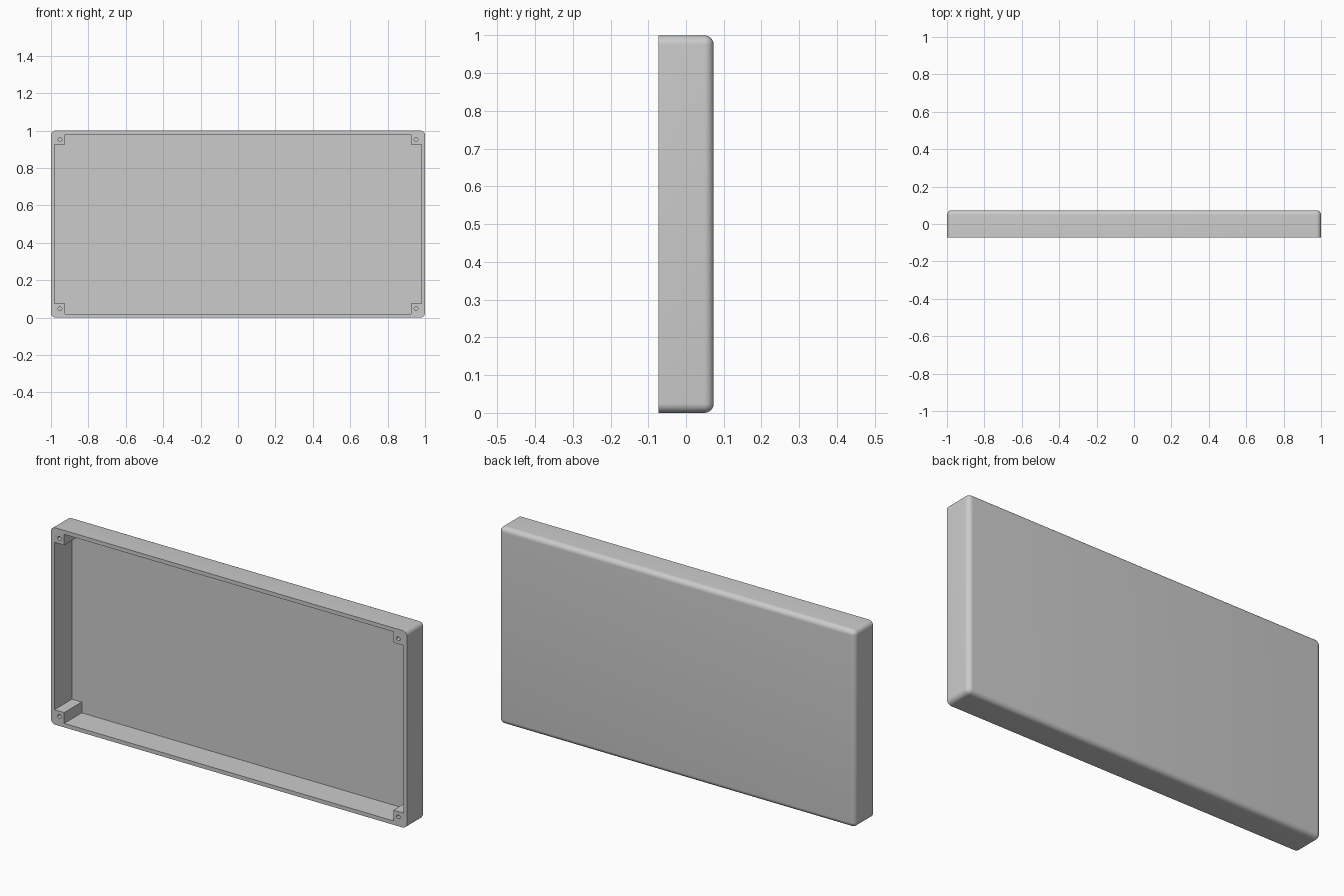
import bpy, bmesh, math
from mathutils import Matrix, Vector

if "Cube" in bpy.data.objects:
    bpy.data.objects.remove(bpy.data.objects["Cube"])

HALF_Y, WALL, POST, FLOOR, FILLET = 0.0735, 0.02, 0.075, 0.006, 0.025
HOLE_INSET, HOLE_R, HOLE_DEPTH = 0.048, 0.01, 0.08

grey = bpy.data.materials.new("plastic grey")
grey.use_nodes = True
colour = (0.6, 0.6, 0.6, 1)
grey.diffuse_color = colour
grey.node_tree.nodes["Principled BSDF"].inputs["Base Color"].default_value = colour


def finish(bm, name):
    bmesh.ops.recalc_face_normals(bm, faces=bm.faces)
    mesh = bpy.data.meshes.new(name)
    bm.to_mesh(mesh)
    bm.free()
    obj = bpy.data.objects.new(name, mesh)
    mesh.materials.append(grey)
    bpy.context.collection.objects.link(obj)
    return obj


# Outer body: every edge rounded except the open front rim
bm = bmesh.new()
bmesh.ops.create_cube(bm, size=1, matrix=Matrix.Translation((0, 0, 0.5))
                      @ Matrix.Diagonal((2, 2 * HALF_Y, 1, 1)))
edges = [e for e in bm.edges if any(v.co.y > 0 for v in e.verts)]
bmesh.ops.bevel(bm, geom=edges, offset=FILLET, segments=8, profile=0.5, affect='EDGES')
body = finish(bm, "enclosure_shell")

# Cavity: rectangle notched at each corner, leaving the screw posts
a, b = 1 - WALL, 1 - POST
h, k = 0.5 - WALL, 0.5 - POST
quarter = [(a, k), (b, k), (b, h)]
outline = []
for sx, sz in ((1, 1), (-1, 1), (-1, -1), (1, -1)):
    corner = [(sx * x, sz * z) for x, z in quarter]
    outline += corner if sx * sz > 0 else corner[::-1]
bm = bmesh.new()
face = bm.faces.new([bm.verts.new((x, -HALF_Y - 0.05, z + 0.5)) for x, z in outline])
ext = bmesh.ops.extrude_face_region(bm, geom=[face])
for v in (g for g in ext["geom"] if isinstance(g, bmesh.types.BMVert)):
    v.co.y = HALF_Y - FLOOR
cavity = finish(bm, "cavity_cutter")

# Screw holes, one per post
bm = bmesh.new()
for sx in (-1, 1):
    for sz in (-1, 1):
        place = Matrix.Translation((sx * (1 - HOLE_INSET), -HALF_Y, 0.5 + sz * (0.5 - HOLE_INSET)))
        bmesh.ops.create_cone(bm, cap_ends=True, segments=24, radius1=HOLE_R, radius2=HOLE_R,
                              depth=2 * HOLE_DEPTH, matrix=place @ Matrix.Rotation(math.pi / 2, 4, 'X'))
holes = finish(bm, "screw_hole_cutter")

# Cut the shell and bake the result
for cutter in (cavity, holes):
    cutter.hide_render = True
    mod = body.modifiers.new(cutter.name, 'BOOLEAN')
    mod.operation, mod.solver, mod.object = 'DIFFERENCE', 'EXACT', cutter
depsgraph = bpy.context.evaluated_depsgraph_get()
body.modifiers.update() if hasattr(body.modifiers, "update") else None
body.data = bpy.data.meshes.new_from_object(body.evaluated_get(depsgraph))
body.modifiers.clear()
for cutter in (cavity, holes):
    bpy.data.objects.remove(cutter)

# Smooth fillets, crisp rim and posts
bpy.ops.object.select_all(action='DESELECT')
body.select_set(True)
bpy.context.view_layer.objects.active = body
bpy.ops.object.shade_smooth_by_angle(angle=math.radians(30))
